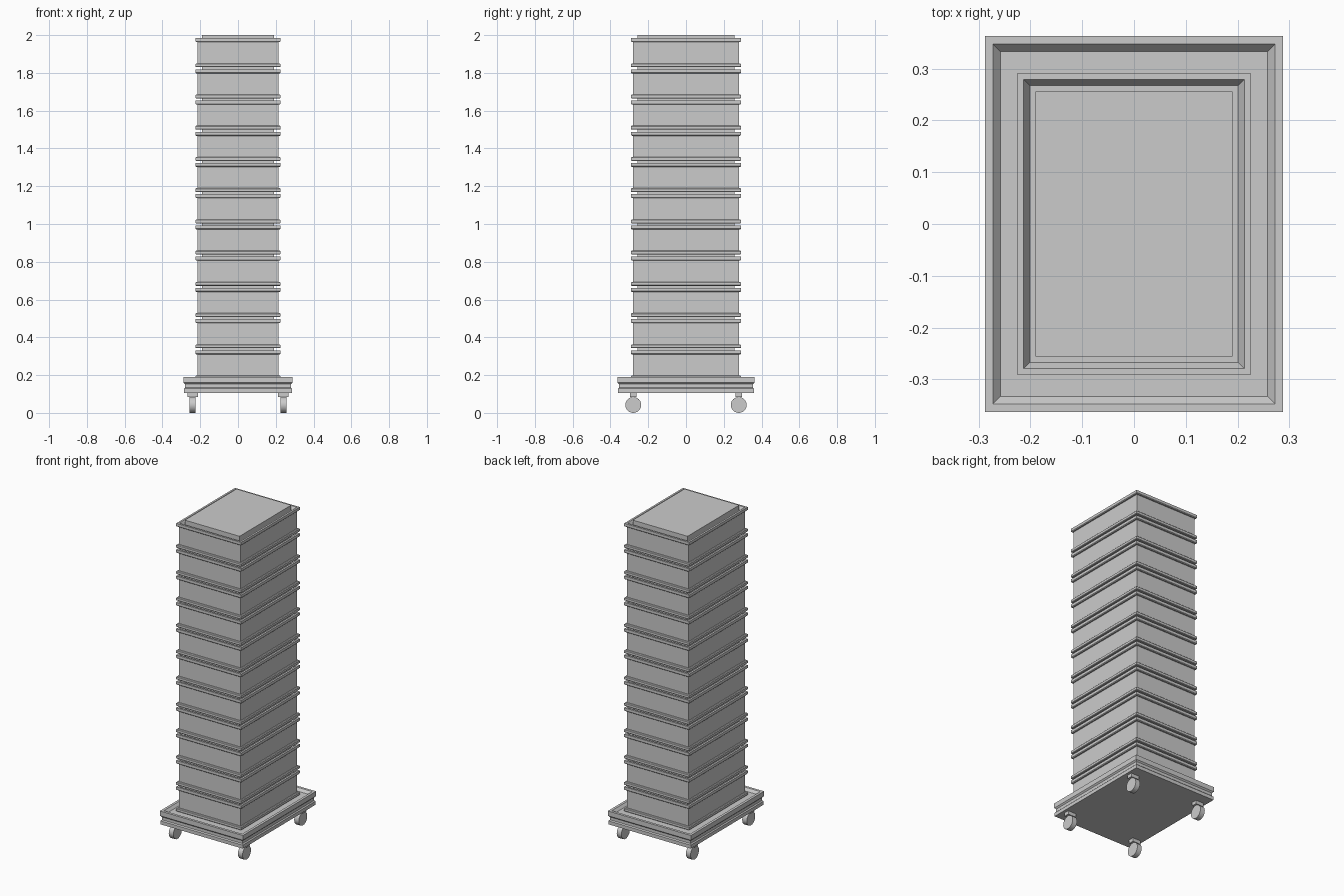
import bpy, bmesh, math
from mathutils import Matrix

cube = bpy.data.objects.get("Cube")
if cube:
    bpy.data.objects.remove(cube, do_unlink=True)

grey = bpy.data.materials.new("light grey plastic")
grey.use_nodes = True
grey.diffuse_color = (0.6, 0.6, 0.6, 1)
grey.node_tree.nodes["Principled BSDF"].inputs["Base Color"].default_value = (0.6, 0.6, 0.6, 1)


def finish(name, bm):
    bmesh.ops.recalc_face_normals(bm, faces=bm.faces)
    mesh = bpy.data.meshes.new(name)
    bm.to_mesh(mesh)
    bm.free()
    mesh.materials.append(grey)
    return mesh


def place(name, mesh, location=(0, 0, 0)):
    obj = bpy.data.objects.new(name, mesh)
    obj.location = location
    bpy.context.collection.objects.link(obj)
    return obj


def rectangular_loft(name, profile, extra):
    """Stack rectangles of half width w and half depth w + extra along a (w, z) profile."""
    bm = bmesh.new()
    rings = []
    for w, z in profile:
        d = w + extra
        rings.append([bm.verts.new(p) for p in
                      ((-w, -d, z), (w, -d, z), (w, d, z), (-w, d, z))])
    for low, high in zip(rings, rings[1:]):
        for i in range(4):
            j = (i + 1) % 4
            bm.faces.new((low[i], low[j], high[j], high[i]))
    bm.faces.new(rings[0][::-1])
    bm.faces.new(rings[-1])
    return finish(name, bm)


# Stacked crates: two rims, plain wall, trough and raised core
crate_profile = [
    (0.222, 0), (0.225, 0.003), (0.225, 0.017), (0.221, 0.021), (0.214, 0.021),
    (0.214, 0.133), (0.221, 0.133), (0.225, 0.137), (0.225, 0.154),
    (0.213, 0.154), (0.201, 0.134), (0.19, 0.134), (0.19, 0.17)]
crate_mesh = rectangular_loft("crate", crate_profile, 0.066)
crate_count, pitch, base = 11, 0.1653, 0.177
for k in range(crate_count):
    place(f"crate_{k + 1}", crate_mesh, (0, 0, base + k * pitch))

# Dolly: grooved sides and a recessed tray
dolly_profile = [
    (0.286, 0.106), (0.286, 0.128), (0.28, 0.134), (0.28, 0.152), (0.288, 0.16),
    (0.288, 0.19), (0.272, 0.19), (0.258, 0.174)]
place("dolly", rectangular_loft("dolly", dolly_profile, 0.075))

# Casters: mounting block and wheel at each corner
bm = bmesh.new()
bmesh.ops.create_cube(bm, size=1, matrix=Matrix.Diagonal((0.056, 0.034, 0.024, 1)))
mount_mesh = finish("caster_mount", bm)

bm = bmesh.new()
bmesh.ops.create_cone(bm, cap_ends=True, segments=24, radius1=0.042, radius2=0.042,
                      depth=0.032, matrix=Matrix.Rotation(math.pi / 2, 4, 'Y'))
wheel_mesh = finish("caster_wheel", bm)
for face in wheel_mesh.polygons:
    face.use_smooth = len(face.vertices) == 4
for edge in wheel_mesh.edges:
    a, b = (wheel_mesh.vertices[i].co.x for i in edge.vertices)
    edge.use_edge_sharp = abs(a - b) < 0.001

for x, side in ((0.24, "left"), (-0.24, "right")):
    for y, end in ((-0.279, "front"), (0.279, "back")):
        place(f"caster_mount_{end}_{side}", mount_mesh, (x, y, 0.096))
        place(f"caster_wheel_{end}_{side}", wheel_mesh, (x, y, 0.042))
